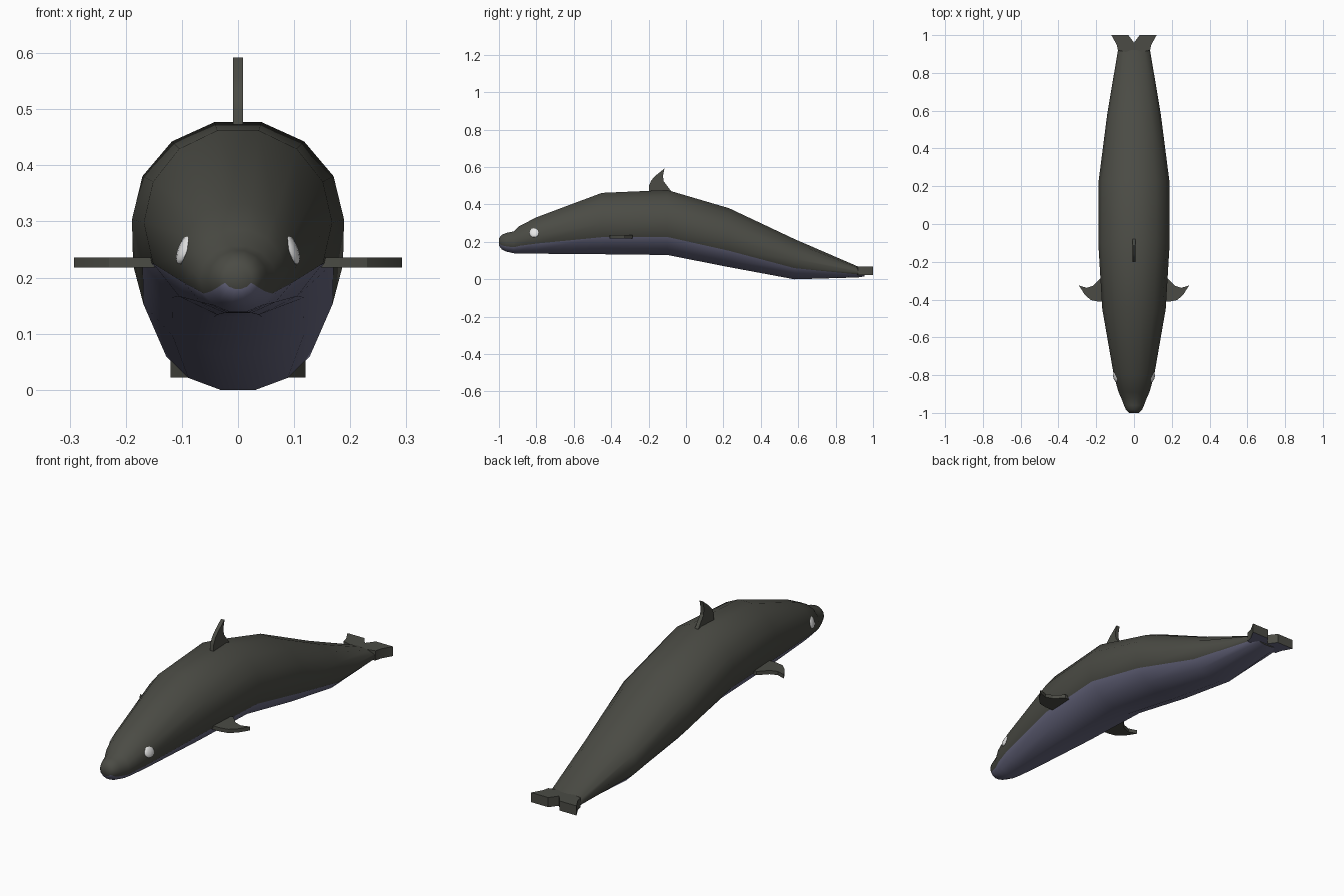
import bpy, bmesh, math
from mathutils import Vector, Matrix

if "Cube" in bpy.data.objects:
    bpy.data.objects.remove(bpy.data.objects["Cube"])


def mat(name, rgb):
    m = bpy.data.materials.new(name)
    m.diffuse_color = (*rgb, 1)
    m.use_nodes = True
    m.node_tree.nodes["Principled BSDF"].inputs["Base Color"].default_value = m.diffuse_color
    return m


DARK = mat("dark grey skin", (0.070, 0.071, 0.059))
BELLY = mat("blue grey belly", (0.15, 0.15, 0.235))
WHITE = mat("eye white", (0.8, 0.8, 0.8))


def finish(bm, name, mats, smooth=None):
    bmesh.ops.recalc_face_normals(bm, faces=bm.faces)
    me = bpy.data.meshes.new(name)
    bm.to_mesh(me)
    bm.free()
    for m in mats:
        me.materials.append(m)
    ob = bpy.data.objects.new(name, me)
    bpy.context.collection.objects.link(ob)
    if smooth:
        bpy.ops.object.select_all(action='DESELECT')
        ob.select_set(True)
        bpy.context.view_layer.objects.active = ob
        bpy.ops.object.shade_smooth_by_angle(angle=math.radians(smooth))
    return ob


def plate(name, pts, direction):
    """Solid slab from a planar outline; downward faces may be belly coloured."""
    bm = bmesh.new()
    f = bm.faces.new([bm.verts.new(p) for p in pts])
    new = bmesh.ops.extrude_face_region(bm, geom=[f])['geom']
    bmesh.ops.translate(bm, vec=direction,
                        verts=[v for v in new if isinstance(v, bmesh.types.BMVert)])
    return finish(bm, name, [DARK, BELLY], 25)


# Body: 14-sided rings (y, top, bottom, half width) lofted nose to tail
RINGS = [(-1.0, .219, .180, .026), (-.985, .238, .160, .042), (-.96, .248, .148, .053),
         (-.92, .256, .139, .068), (-.89, .285, .138, .082), (-.80, .331, .137, .107),
         (-.45, .462, .134, .168), (-.10, .477, .130, .189), (.23, .380, .065, .187),
         (.58, .215, .0, .142), (.92, .068, .010, .085), (.955, .066, .016, .070)]
N = 14
bm = bmesh.new()
rings = []
for y, top, bot, w in RINGS:
    c, r = (top + bot) / 2, (top - bot) / 2 / math.cos(math.pi / N)
    rings.append([bm.verts.new((w * math.cos(2 * math.pi * k / N), y,
                                c + r * math.sin(2 * math.pi * k / N))) for k in range(N)])
for a, b in zip(rings, rings[1:]):
    for k in range(N):
        f = bm.faces.new((a[k], a[(k + 1) % N], b[(k + 1) % N], b[k]))
        f.material_index = 1 if 8 <= k <= 12 else 0      # belly strip
bm.faces.new(rings[0])
bm.faces.new(rings[-1])
finish(bm, "body", [DARK, BELLY], 50)

# Dorsal fin
DORSAL = [(-.20, .45), (-.198, .50), (-.185, .53), (-.16, .556), (-.115, .592),
          (-.123, .555), (-.12, .525), (-.08, .472), (-.08, .45)]
plate("dorsal_fin", [(-.009, y, z) for y, z in DORSAL], (.018, 0, 0))

# Side flippers and tail flukes, mirrored
FLIPPER = [(.14, -.41), (.19, -.41), (.23, -.402), (.262, -.372), (.292, -.325),
           (.25, -.338), (.215, -.326), (.175, -.285), (.14, -.285)]
FLUKE = [(0, .90), (.085, .92), (.092, .95), (.12, 1.0), (.03, 1.0), (0, .96)]
for s, side in ((1, "left"), (-1, "right")):
    plate(side + "_flipper", [(s * x, y, .218) for x, y in FLIPPER], (0, 0, .018))
    fluke = plate(side + "_fluke", [(s * x, y, .022) for x, y in FLUKE], (0, 0, .046))
    for p in fluke.data.polygons:
        if p.normal.z < -.5:
            p.material_index = 1
    # Eye: flattened ball lying against the head
    bm = bmesh.new()
    bmesh.ops.create_uvsphere(bm, u_segments=12, v_segments=8, radius=1)
    normal = Vector((s * .9, -.2, .35)).normalized()
    rot = normal.to_track_quat('X', 'Z').to_matrix().to_4x4()
    bmesh.ops.transform(bm, verts=bm.verts,
                        matrix=Matrix.Translation((s * .096, -.81, .250)) @ rot
                        @ Matrix.Diagonal((.010, .028, .028, 1)))
    finish(bm, side + "_eye", [WHITE], 50)
